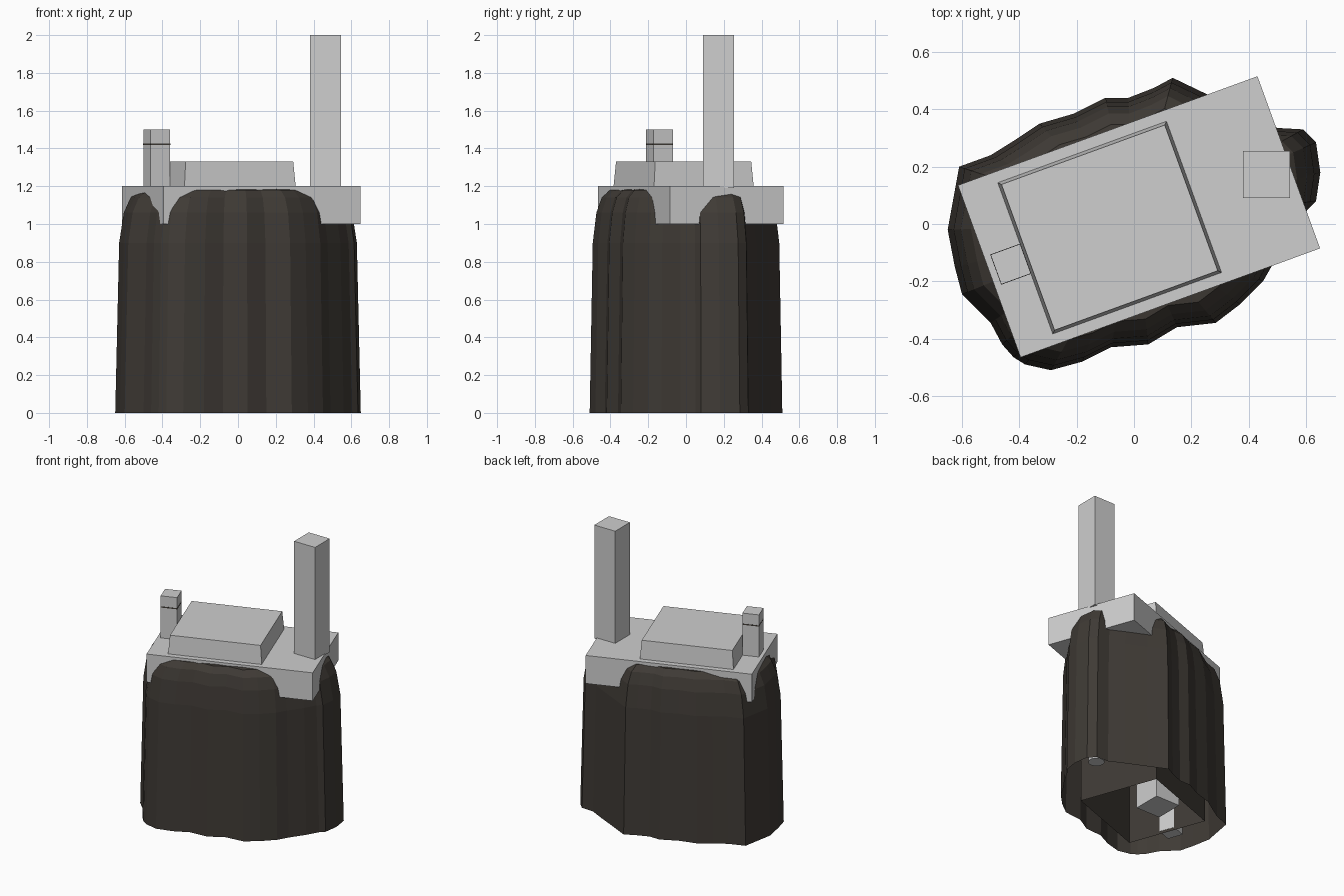
import bpy, bmesh, math
from mathutils import Matrix

if "Cube" in bpy.data.objects:
    bpy.data.objects.remove(bpy.data.objects["Cube"])

ANG = math.radians(20)


def material(name, col):
    m = bpy.data.materials.new(name)
    m.diffuse_color = (*col, 1)
    m.use_nodes = True
    m.node_tree.nodes["Principled BSDF"].inputs["Base Color"].default_value = m.diffuse_color
    return m


GREY = material("pale grey", (0.62, 0.62, 0.62))
ROCK = material("dark brown rock", (0.050, 0.043, 0.036))


def add(name, bm, mat):
    bmesh.ops.recalc_face_normals(bm, faces=bm.faces)
    me = bpy.data.meshes.new(name)
    bm.to_mesh(me)
    bm.free()
    me.materials.append(mat)
    ob = bpy.data.objects.new(name, me)
    bpy.context.collection.objects.link(ob)
    return ob


def box(name, x, y, w, d, z0, z1, mat, ang=0.0, inset=0.0, open_bottom=False):
    """Upright box, optionally turned, tapered towards the top or open below."""
    bm = bmesh.new()
    bmesh.ops.create_cube(bm, size=1)
    for v in bm.verts:
        t = inset if v.co.z > 0 else 0
        v.co.x *= w - 2 * t
        v.co.y *= d - 2 * t
        v.co.z = z1 if v.co.z > 0 else z0
    if open_bottom:
        low = [f for f in bm.faces if all(v.co.z == z0 for v in f.verts)]
        bmesh.ops.delete(bm, geom=low, context='FACES_ONLY')
    bm.transform(Matrix.Translation((x, y, 0)) @ Matrix.Rotation(ang, 4, 'Z'))
    return add(name, bm, mat)


# rock: hollow, craggy outline drawn in towards the top, open below
outline = [(-.65, -.02), (-.625, -.15), (-.60, -.245), (-.50, -.345), (-.46, -.42),
           (-.42, -.465), (-.38, -.49), (-.29, -.51), (-.18, -.48), (-.08, -.43),
           (.05, -.42), (.15, -.36), (.285, -.345), (.37, -.28), (.45, -.20),
           (.49, -.13), (.56, -.03), (.605, .05), (.635, .08), (.65, .18), (.635, .285),
           (.59, .33), (.50, .335), (.40, .385), (.26, .45), (.135, .51), (.07, .475),
           (-.02, .44), (-.10, .44), (-.21, .385), (-.33, .35), (-.42, .29),
           (-.50, .24), (-.61, .20)]
profile = [(0, 1), (.9, .968), (1.06, .93), (1.14, .875), (1.18, .79), (1.185, .7)]
bm = bmesh.new()
rings = [[bm.verts.new((x * s, y * s, z)) for x, y in outline] for z, s in profile]
n = len(outline)
for a, b in zip(rings, rings[1:]):
    for i in range(n):
        j = (i + 1) % n
        bm.faces.new((a[i], a[j], b[j], b[i]))
bm.faces.new(rings[-1])
add("rock", bm, ROCK)

# dark shaft walls inside the rock
box("inner_shaft", -.085, -.0125, .628, .563, 0, 1.19, ROCK, ANG, open_bottom=True)

# platform and the low block on it
box("platform", .0175, .025, 1.112, .639, 1.0, 1.2, GREY, ANG)
box("low_block", -.085, -.0125, .628, .563, 1.19, 1.33, GREY, ANG, inset=.011)

# tall tower with its round post inside the rock
box("tall_tower", .4625, .1725, .165, .165, 1.19, 2.0, GREY)
bm = bmesh.new()
bmesh.ops.create_cone(bm, cap_ends=True, segments=24, radius1=.052, radius2=.052, depth=1.0,
                      matrix=Matrix.Translation((.4625, .1725, .58)))
add("tower_post", bm, GREY)

# small tower with a dark seam near its top
box("small_tower", -.43, -.14, .11, .11, .02, 1.5, GREY, ANG)
box("small_tower_seam", -.43, -.14, .112, .112, 1.417, 1.425, ROCK, ANG)

# square core hanging in the shaft
box("shaft_core", -.235, -.04, .19, .20, .10, 1.1, GREY)
